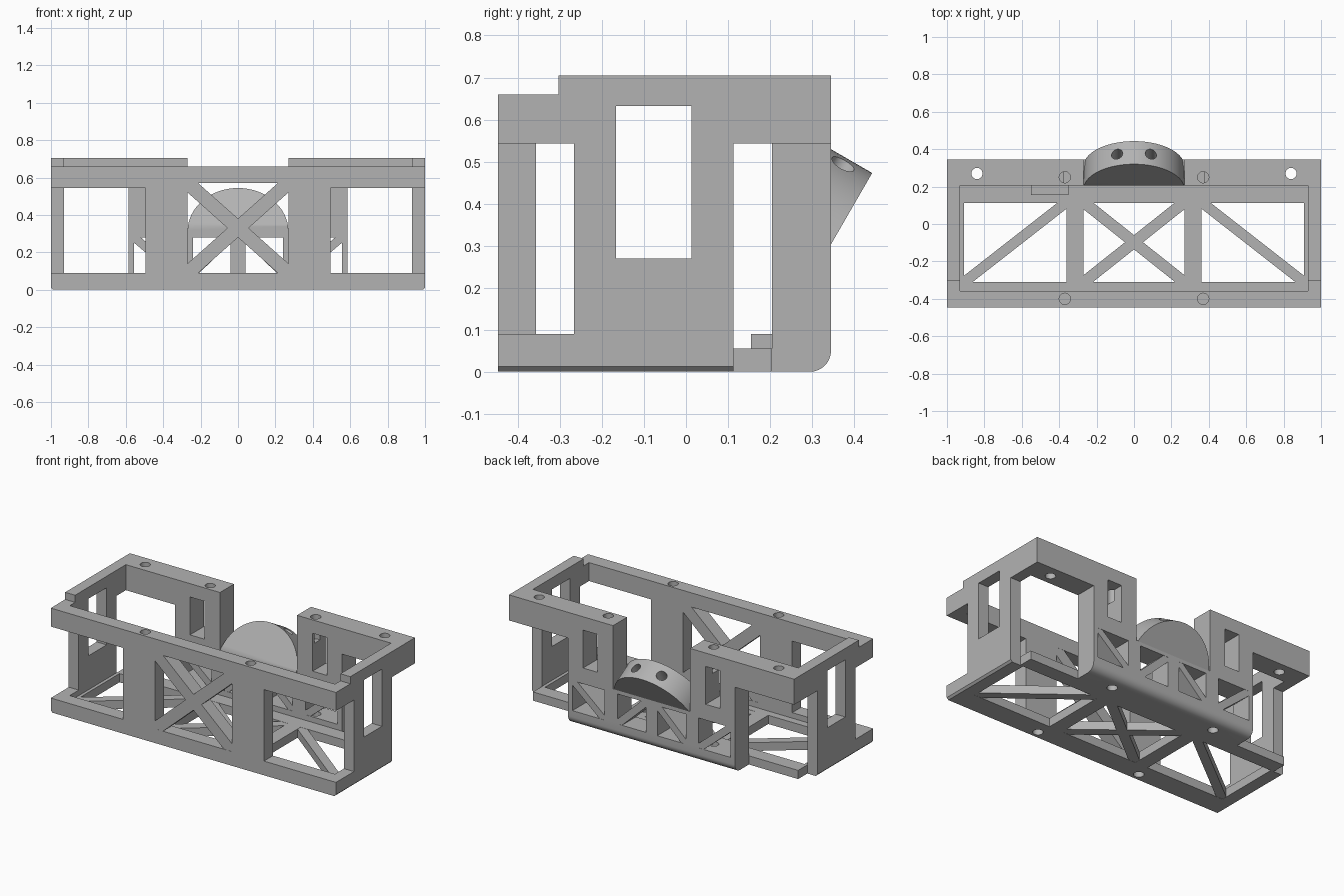
import bpy, bmesh, math
from mathutils import Matrix, Vector

cube = bpy.data.objects.get("Cube")
if cube:
    bpy.data.objects.remove(cube)

mat = bpy.data.materials.new("light_grey")
mat.use_nodes = True
GREY = (0.45, 0.45, 0.45, 1)
mat.diffuse_color = GREY
mat.node_tree.nodes["Principled BSDF"].inputs["Base Color"].default_value = GREY


def prism(name, pts, axis, a, b):
    """Extrude a 2D outline along an axis from a to b."""
    place = {"x": lambda p, q, t: (t, p, q),
             "y": lambda p, q, t: (p, t, q),
             "z": lambda p, q, t: (p, q, t)}[axis]
    bm = bmesh.new()
    low = [bm.verts.new(place(p, q, a)) for p, q in pts]
    high = [bm.verts.new(place(p, q, b)) for p, q in pts]
    bm.faces.new(low)
    bm.faces.new(high)
    for i in range(len(pts)):
        j = (i + 1) % len(pts)
        bm.faces.new((low[i], low[j], high[j], high[i]))
    bmesh.ops.recalc_face_normals(bm, faces=bm.faces)
    mesh = bpy.data.meshes.new(name)
    bm.to_mesh(mesh)
    bm.free()
    mesh.materials.append(mat)
    obj = bpy.data.objects.new(name, mesh)
    bpy.context.collection.objects.link(obj)
    return obj


def box(name, x, y, z):
    outline = [(x[0], y[0]), (x[1], y[0]), (x[1], y[1]), (x[0], y[1])]
    return prism(name, outline, "z", *z)


def circle(cx, cy, r, n=32):
    return [(cx + r * math.cos(2 * math.pi * i / n),
             cy + r * math.sin(2 * math.pi * i / n)) for i in range(n)]


def bar(name, p, q, width, axis, a, b):
    """Straight strut between two 2D points."""
    p, q = Vector(p), Vector(q)
    d = (q - p).normalized() * width / 2
    n = Vector((-d.y, d.x))
    return prism(name, [p + n, p - n, q - n, q + n], axis, a, b)


def carve(obj, cutters):
    """Subtract the cutters, then remove them."""
    for c in cutters:
        c.hide_render = True
        m = obj.modifiers.new("cut", "BOOLEAN")
        m.operation = "DIFFERENCE"
        m.solver = "EXACT"
        m.object = c
    bpy.context.view_layer.update()
    graph = bpy.context.evaluated_depsgraph_get()
    mesh = bpy.data.meshes.new_from_object(obj.evaluated_get(graph))
    obj.modifiers.clear()
    obj.data = mesh
    for c in cutters:
        bpy.data.objects.remove(c)


def hole(x, y, z0, z1):
    return prism("hole", circle(x, y, 0.03), "z", z0, z1)


def span(s, a, b):
    return tuple(sorted((s * a, s * b)))


FRONT, INNER = -0.447, -0.357
WALL, BACK = 0.205, 0.345
TOP, SIDE = 0.705, 0.93

# Base tray with softened lower side edges, pocket and floor windows
base = prism("base_tray", [(-1, 0.012), (-0.988, 0), (0.988, 0), (1, 0.012),
                           (1, 0.09), (-1, 0.09)], "y", FRONT, 0.113)
windows = [(-0.91, -0.36), (-0.27, 0.27), (0.36, 0.91)]
carve(base, [box("pocket", (-SIDE, SIDE), (INNER, 0.2), (0.055, 0.2))]
      + [box("window", w, (-0.31, 0.2), (-0.1, 0.2)) for w in windows]
      + [hole(s * 0.37, -0.4, -0.1, 0.2) for s in (-1, 1)])
strip = box("floor_rear_strip", (-SIDE, SIDE), (0.113, WALL), (0, 0.055))
box("floor_stop_block", (-0.55, -0.35), (0.155, WALL), (0.05, 0.09))

# Floor struts
for s in (-1, 1):
    bar("floor_cross_strut", (-0.28 * s, -0.32), (0.28 * s, 0.125), 0.06, "z", 0.001, 0.054)
    bar("floor_end_strut", (0.92 * s, -0.32), (0.35 * s, 0.125), 0.055, "z", 0.001, 0.054)

# Front wall: beam, posts and cross brace
front = box("front_wall", (-1, 1), (FRONT, INNER), (0.09, 0.66))
carve(front, [box("end_opening", span(s, 0.495, 1.1), (-0.6, -0.3), (0, 0.543)) for s in (-1, 1)]
      + [box("brace_opening", (-0.27, 0.27), (-0.6, -0.3), (0, 0.57))]
      + [hole(s * 0.37, -0.4, 0.5, 0.8) for s in (-1, 1)])
for s in (-1, 1):
    bar("front_cross_brace", (-0.275 * s, 0.085), (0.275 * s, 0.575), 0.075,
        "y", FRONT + 0.001, INNER - 0.001)

# End walls with stepped top rail and window
side_outline = [(-0.267, 0.05), (0.113, 0.05), (0.113, 0.543), (BACK, 0.543), (BACK, TOP),
                (-0.303, TOP), (-0.303, 0.66), (FRONT, 0.66), (FRONT, 0.543), (-0.267, 0.543)]
for s in (-1, 1):
    end = prism("end_wall", side_outline, "x", *span(s, SIDE, 1))
    carve(end, [box("window", span(s, 0.8, 1.2), (-0.167, 0.013), (0.27, 0.632))])

# Rear posts and top rails, one outline per side
for s in (-1, 1):
    outline = [(s * x, z) for x, z in ((0.27, 0.28), (0.585, 0.28), (0.585, 0.543),
                                       (1, 0.543), (1, TOP), (0.27, TOP))]
    rear = prism("rear_post_and_rail", outline, "y", WALL, BACK)
    carve(rear, [box("slot", span(s, 0.38, 0.48), (0.1, 0.5), (0.38, 0.62)),
                 hole(s * 0.37, 0.25, 0.55, 0.9), hole(s * 0.84, 0.27, 0.4, 0.9)])

# Rear lower truss wall with rounded bottom edge
r = 0.05
arc = [(BACK - r + r * math.sin(t * math.pi / 16), r - r * math.cos(t * math.pi / 16))
       for t in range(9)]
truss = prism("rear_truss_wall", [(WALL, 0)] + arc + [(BACK, 0.305), (WALL, 0.305)],
              "x", -0.585, 0.585)
bays = [(0.04, 0.24), (0.33, 0.555)]
carve(truss, [box("bay", span(s, *b), (0.1, 0.5), (0.09, 0.28)) for s in (-1, 1) for b in bays]
      + [hole(s * 0.37, 0.25, -0.1, 0.09) for s in (-1, 1)])
for s in (-1, 1):
    for top, bottom in ((0.04, 0.24), (0.555, 0.33)):
        bar("truss_diagonal", (s * top, 0.28), (s * bottom, 0.09), 0.045,
            "y", WALL + 0.001, BACK - 0.001)

# Tilted round mount on the rear wall, trimmed flush with the wall
tilt = Matrix.Translation((0, 0.185, 0.31)) @ Matrix.Rotation(math.radians(-120), 4, "X")
disc = prism("tilted_round_mount", circle(0, 0, 0.27, 96), "z", 0, 0.142)
disc.data.transform(tilt)
cutters = [box("trim", (-1, 1), (-1, WALL), (-1, 1)),
           box("trim", (-1, 1), (-1, 1), (-1, 0.29))]
for x in (-0.09, 0.09):
    pin = prism("hole", circle(x, 0.071, 0.03), "y", -0.4, 0.4)
    pin.data.transform(tilt)
    cutters.append(pin)
carve(disc, cutters)

# Keep flat faces crisp and curved faces smooth
bpy.ops.object.select_all(action="DESELECT")
for obj in bpy.context.collection.objects:
    if obj.type == "MESH" and mat.name in obj.data.materials:
        obj.select_set(True)
        bpy.context.view_layer.objects.active = obj
bpy.ops.object.shade_smooth_by_angle(angle=math.radians(30))
